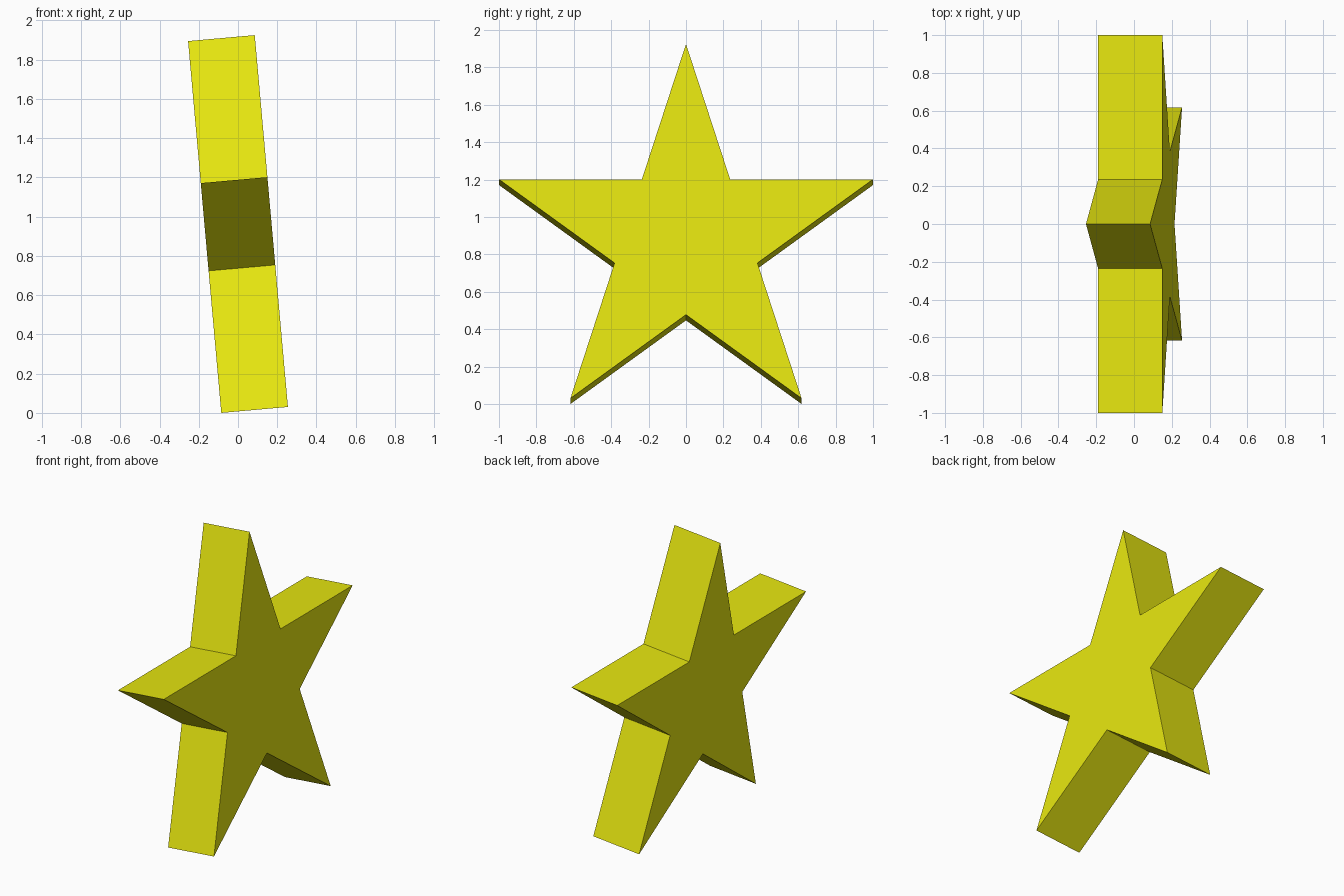
import bpy, bmesh
from math import sin, cos, pi, radians
from mathutils import Matrix

if "Cube" in bpy.data.objects:
    bpy.data.objects.remove(bpy.data.objects["Cube"])

OUTER = 1 / cos(radians(18))              # tips reach y = +-1
INNER = OUTER * sin(radians(18)) / sin(radians(54))   # straight-edged star
DEPTH = 0.341
TILT = radians(5.1)
MID = OUTER * (1 - cos(pi / 5)) / 2       # mid-height of the star outline

# Star outline in the yz plane, extruded along x
bm = bmesh.new()
outline = []
for i in range(10):
    r = INNER if i % 2 else OUTER
    a = i * pi / 5
    outline.append(bm.verts.new((-DEPTH / 2, r * sin(a), r * cos(a) - MID)))
face = bm.faces.new(outline)
ext = bmesh.ops.extrude_face_region(bm, geom=[face], use_keep_orig=True)
bmesh.ops.translate(bm, vec=(DEPTH, 0, 0),
                    verts=[v for v in ext["geom"] if isinstance(v, bmesh.types.BMVert)])

# Lean back and stand on the ground
bmesh.ops.rotate(bm, cent=(0, 0, 0), matrix=Matrix.Rotation(-TILT, 3, 'Y'), verts=bm.verts)
bmesh.ops.translate(bm, vec=(0, 0, -min(v.co.z for v in bm.verts)), verts=bm.verts)
bmesh.ops.recalc_face_normals(bm, faces=bm.faces)

mesh = bpy.data.meshes.new("star")
bm.to_mesh(mesh)
bm.free()
star = bpy.data.objects.new("star", mesh)
bpy.context.collection.objects.link(star)

# Yellow
yellow = bpy.data.materials.new("yellow")
yellow.diffuse_color = (0.8, 0.8, 0.005, 1)
yellow.use_nodes = True
yellow.node_tree.nodes["Principled BSDF"].inputs["Base Color"].default_value = yellow.diffuse_color
mesh.materials.append(yellow)
